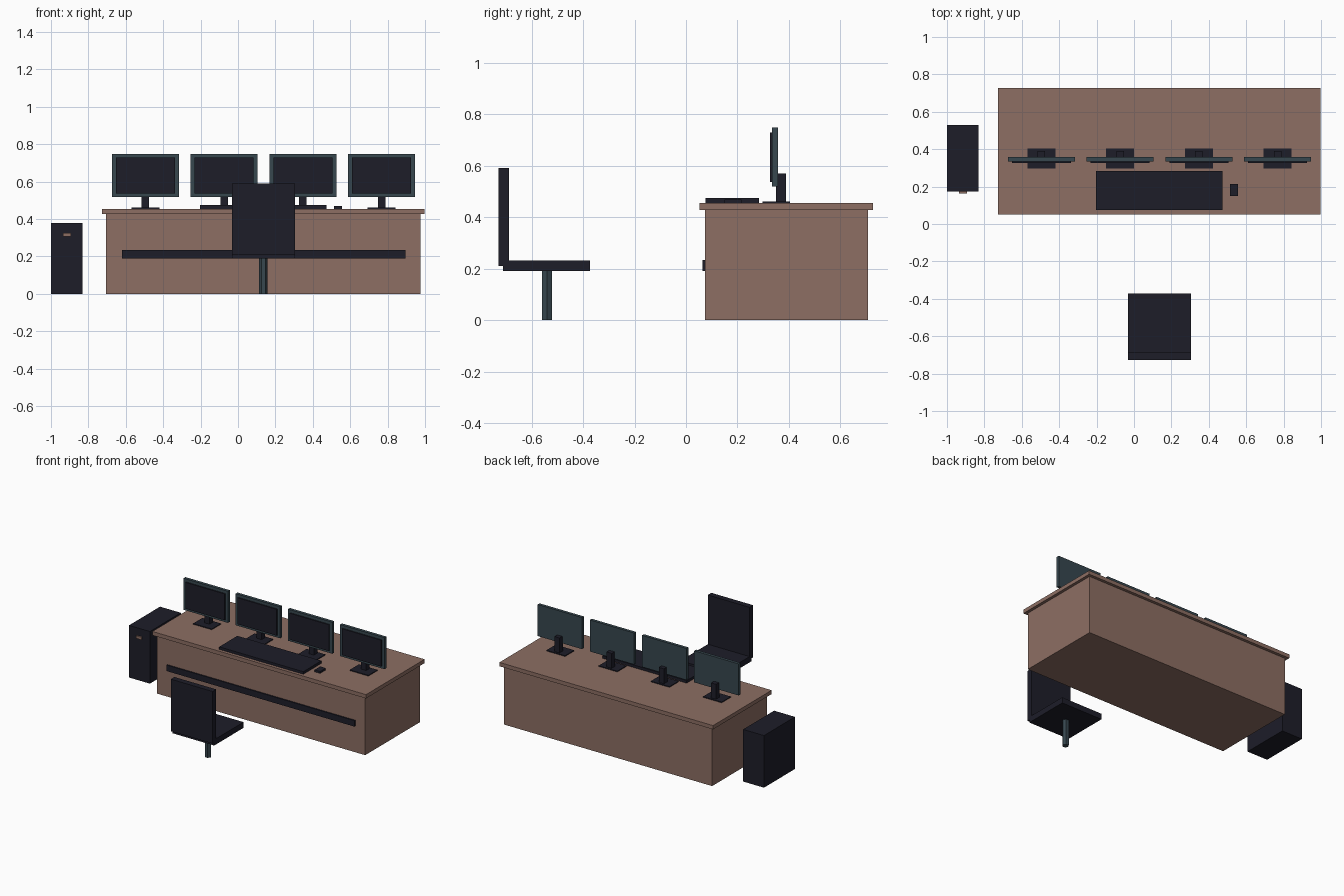
import bpy, math

if "Cube" in bpy.data.objects:
    bpy.data.objects.remove(bpy.data.objects["Cube"])


def material(name, rgb):
    m = bpy.data.materials.new(name)
    m.diffuse_color = (*rgb, 1)
    m.use_nodes = True
    m.node_tree.nodes["Principled BSDF"].inputs["Base Color"].default_value = m.diffuse_color
    return m


BROWN = material("brown wood", (0.266, 0.156, 0.125))
DARK = material("dark plastic", (0.0123, 0.0123, 0.022))
SLATE = material("slate grey", (0.038, 0.063, 0.078))


def box(name, x, y, z, mat):
    """Box from (min, max) ranges on each axis."""
    r = (x, y, z)
    bpy.ops.mesh.primitive_cube_add(size=1, location=[(a + b) / 2 for a, b in r])
    o = bpy.context.object
    o.name = name
    o.scale = [b - a for a, b in r]
    bpy.ops.object.transform_apply(location=False, rotation=False, scale=True)
    o.data.materials.append(mat)
    return o


# Desk
TOP = 0.455
box("desk_body", (-0.705, 0.975), (0.073, 0.706), (0, 0.427), BROWN)
box("desk_top", (-0.727, 0.996), (0.052, 0.727), (0.427, TOP), BROWN)
box("desk_front_strip", (-0.62, 0.895), (0.064, 0.074), (0.19, 0.234), DARK)

# Four monitors in a row
for i in range(4):
    c = -0.495 + 0.421 * i
    n = f"monitor_{i + 1}_"
    box(n + "frame", (c - 0.179, c + 0.179), (0.335, 0.357), (0.519, 0.749), SLATE)
    box(n + "screen", (c - 0.158, c + 0.158), (0.326, 0.336), (0.536, 0.728), DARK)
    box(n + "stand", (c - 0.02, c + 0.02), (0.35, 0.389), (TOP, 0.57), DARK)
    box(n + "base", (c - 0.075, c + 0.075), (0.298, 0.403), (TOP, 0.461), DARK)

# Keyboard and mouse
box("keyboard", (-0.204, 0.474), (0.075, 0.284), (TOP, 0.474), DARK)
box("mouse", (0.512, 0.557), (0.15, 0.215), (TOP, 0.469), DARK)

# Computer tower with button
box("tower", (-1.0, -0.832), (0.173, 0.53), (0, 0.38), DARK)
box("tower_button", (-0.936, -0.894), (0.163, 0.174), (0.306, 0.325), BROWN)

# Chair
box("chair_seat", (-0.032, 0.305), (-0.71, -0.372), (0.19, 0.232), DARK)
box("chair_back", (-0.032, 0.305), (-0.728, -0.687), (0.211, 0.591), DARK)
bpy.ops.mesh.primitive_cylinder_add(vertices=6, radius=0.0225, depth=0.19,
                                    location=(0.136, -0.54, 0.095),
                                    rotation=(0, 0, math.radians(30)))
post = bpy.context.object
post.name = "chair_post"
post.data.materials.append(SLATE)
